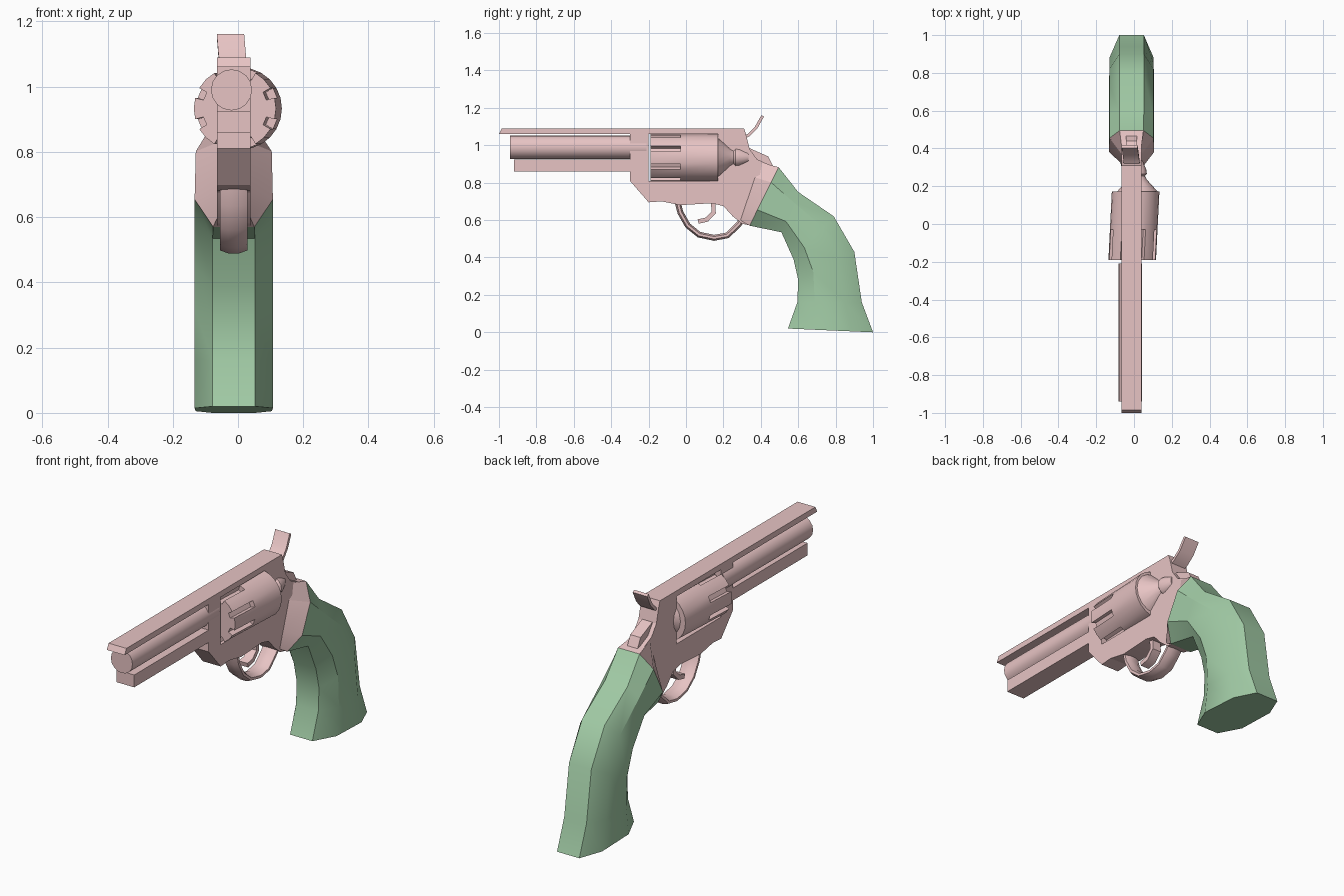
import bpy, bmesh, math
from mathutils import Vector

if "Cube" in bpy.data.objects:
    bpy.data.objects.remove(bpy.data.objects["Cube"])

CX = -0.013   # centre plane of the frame


def material(name, rgb):
    m = bpy.data.materials.new(name)
    m.diffuse_color = (*rgb, 1)
    m.use_nodes = True
    m.node_tree.nodes["Principled BSDF"].inputs["Base Color"].default_value = m.diffuse_color
    return m


METAL = material("metal_pink", (0.80, 0.55, 0.55))
GRIP = material("grip_green", (0.36, 0.60, 0.38))


def loft(name, rings, mat=METAL, angle=35):
    """Skin a list of equal-length rings and cap both ends."""
    bm = bmesh.new()
    vs = [[bm.verts.new(p) for p in r] for r in rings]
    n = len(rings[0])
    for a, b in zip(vs, vs[1:]):
        for i in range(n):
            j = (i + 1) % n
            bm.faces.new((a[i], a[j], b[j], b[i]))
    bm.faces.new(vs[0][::-1])
    bm.faces.new(vs[-1])
    bmesh.ops.remove_doubles(bm, verts=bm.verts, dist=1e-4)
    bmesh.ops.recalc_face_normals(bm, faces=bm.faces)
    me = bpy.data.meshes.new(name)
    bm.to_mesh(me)
    bm.free()
    me.shade_smooth()
    me.set_sharp_from_angle(angle=math.radians(angle))
    me.materials.append(mat)
    ob = bpy.data.objects.new(name, me)
    bpy.context.collection.objects.link(ob)
    return ob


def plate(name, pts, half, cx=CX):
    """Side profile in (y, z) extruded across x."""
    return loft(name, [[(x, y, z) for y, z in pts] for x in (cx - half, cx + half)], angle=15)


def circle(cx, y, cz, r, n=16):
    return [(cx + r * math.cos(2 * math.pi * i / n), y, cz + r * math.sin(2 * math.pi * i / n))
            for i in range(n)]


def sweep(name, path, half_t, half_w, n, cx=CX, lean=0.0):
    """Sweep an n-sided section along a (y, z) path; n = 4 gives a flat strip."""
    rings = []
    for i, (y, z) in enumerate(path):
        a, b = path[max(i - 1, 0)], path[min(i + 1, len(path) - 1)]
        d = Vector((b[0] - a[0], b[1] - a[1])).normalized()
        k = 1 / math.cos(math.pi / n)
        ring = []
        for s in range(n):
            t = 2 * math.pi * (s + 0.5) / n
            u, w = half_t * k * math.sin(t), half_w * k * math.cos(t)
            ring.append((cx + w + lean * i, y - d.y * u, z + d.x * u))
        rings.append(ring)
    return loft(name, rings, angle=40)


def octagon(front, back, half_end, half_side):
    """Grip section running from a front to a back (y, z) point."""
    f, b = Vector(front), Vector(back)
    right = [(0, half_end), (0.27, half_side), (0.74, half_side * 0.97), (1, half_end)]
    pts = right + [(u, -w) for u, w in reversed(right)]
    return [(CX + w, *f.lerp(b, u)) for u, w in pts]


# Frame, open at the top where the rib closes the window
plate("frame", [(-.30, 1.06), (-.30, .81), (-.20, .695), (-.13, .70), (-.03, .68), (.14, .69),
                (.20, .675), (.25, .62), (.30, .58), (.34, .572), (.49, .875), (.38, .925),
                (.34, .98), (.32, 1.06), (.17, 1.06), (.17, .81), (-.20, .81), (-.20, 1.06)], .052)
plate("top_rib", [(-1.0, 1.06), (-.985, 1.09), (.31, 1.09), (.32, 1.06)], .052)
plate("under_barrel_bar", [(-.92, .86), (-.92, .925), (-.29, .925), (-.29, .86)], .052)

# Barrel
loft("barrel", [circle(-.02, y, .99, .063) for y in (-.94, -.21)])


# Fluted drum, slightly skewed to the axis
def drum_ring(y, inner, r=.126):
    ring = []
    for k in range(8):
        a = math.radians(22.5 + 45 * k)
        for da, rad in ((-.13, r), (-.13, inner), (.13, inner), (.13, r), (math.pi / 8, r)):
            ring.append((.05 * y + rad * math.cos(a + da), y, .933 + rad * math.sin(a + da)))
    return ring


loft("drum", [drum_ring(-.19, .1), drum_ring(-.03, .1), drum_ring(-.03, .126),
              drum_ring(.172, .126)])

# Stepped cone behind the drum
loft("drum_rear_cone", [circle(.018, y, .935, r) for y, r in
                        ((.165, .112), (.18, .10), (.235, .05), (.255, .04), (.265, .05),
                         (.285, .048), (.335, .028))])

# Trigger and guard
sweep("trigger_guard", [(-.045, .70), (-.03, .64), (.01, .57), (.07, .522), (.15, .505),
                        (.22, .518), (.27, .565), (.31, .61)], .016, .042, 8)
sweep("trigger", [(.145, .70), (.148, .64), (.112, .603), (.065, .592)], .012, .025, 4)

# Hammer
plate("hammer_base", [(.32, .985), (.345, .982), (.44, .94), (.47, .88), (.36, .90)], .03)
sweep("hammer_spur", [(.29, 1.03), (.335, 1.055), (.375, 1.095), (.41, 1.157)],
      .008, .042, 4, cx=-.008, lean=-.005)

# Flared collar and grip
joint = octagon((.34, .57), (.495, .883), .063, .12)
loft("grip_collar", [octagon((.29, .60), (.39, .91), .05, .05), joint], angle=20)
stations = [((.51, .535), (.60, .75)), ((.575, .39), (.79, .62)), ((.60, .28), (.90, .43)),
            ((.595, .16), (.94, .16)), ((.545, .02), (1.0, 0.0))]
loft("grip", [joint] + [octagon(f, b, .065, .12) for f, b in stations], GRIP, 32)
